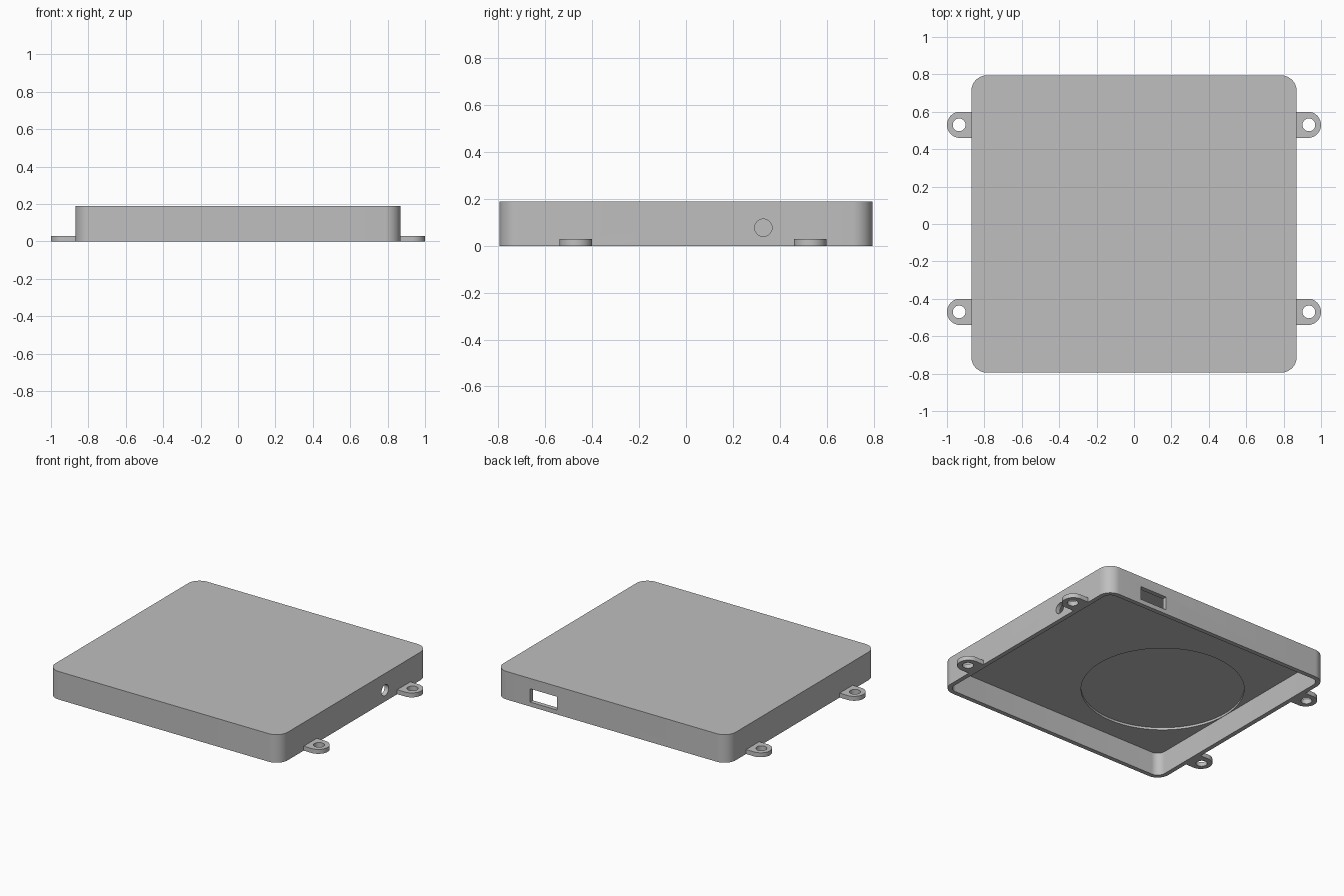
import bpy, bmesh, math

cube = bpy.data.objects.get("Cube")
if cube:
    bpy.data.objects.remove(cube, do_unlink=True)

grey = bpy.data.materials.new("plain_grey")
grey.use_nodes = True
colour = (0.52, 0.52, 0.52, 1)
grey.diffuse_color = colour
grey.node_tree.nodes["Principled BSDF"].inputs["Base Color"].default_value = colour


def prism(name, outline, z0, z1):
    """Extrude a flat outline between two heights."""
    bm = bmesh.new()
    face = bm.faces.new([bm.verts.new((x, y, z0)) for x, y in outline])
    top = bmesh.ops.extrude_face_region(bm, geom=[face])["geom"]
    verts = [g for g in top if isinstance(g, bmesh.types.BMVert)]
    bmesh.ops.translate(bm, verts=verts, vec=(0, 0, z1 - z0))
    bmesh.ops.recalc_face_normals(bm, faces=bm.faces)
    mesh = bpy.data.meshes.new(name)
    bm.to_mesh(mesh)
    bm.free()
    mesh.materials.append(grey)
    obj = bpy.data.objects.new(name, mesh)
    bpy.context.collection.objects.link(obj)
    return obj


def arc(cx, cy, r, start, end, steps):
    angles = [math.radians(start + (end - start) * i / steps) for i in range(steps + 1)]
    return [(cx + r * math.cos(a), cy + r * math.sin(a)) for a in angles]


def rounded_rect(hx, hy, r):
    pts = []
    for i, (sx, sy) in enumerate([(1, 1), (-1, 1), (-1, -1), (1, -1)]):
        pts += arc(sx * (hx - r), sy * (hy - r), r, i * 90, i * 90 + 90, 12)
    return pts


def circle(cx, cy, r, steps=48):
    return arc(cx, cy, r, 0, 360, steps)[:-1]


def cut(obj, cutter):
    """Subtract the cutter, then discard it."""
    cutter.hide_render = True
    mod = obj.modifiers.new("cut", "BOOLEAN")
    mod.operation = "DIFFERENCE"
    mod.solver = "EXACT"
    mod.object = cutter
    select(obj)
    bpy.ops.object.modifier_apply(modifier=mod.name)
    bpy.data.objects.remove(cutter, do_unlink=True)


def select(obj):
    bpy.ops.object.select_all(action="DESELECT")
    obj.select_set(True)
    bpy.context.view_layer.objects.active = obj


def smooth(obj):
    select(obj)
    bpy.ops.object.shade_smooth_by_angle(angle=math.radians(30))


# Case: rounded shell, open underneath
HX, HY, HEIGHT, WALL, CEILING = 0.87, 0.795, 0.19, 0.03, 0.155
case = prism("case", rounded_rect(HX, HY, 0.085), 0, HEIGHT)
cut(case, prism("cavity", rounded_rect(HX - WALL, HY - WALL, 0.055), -0.1, CEILING))

# Shallow round recess in the ceiling
cut(case, prism("ceiling_recess", circle(-0.338, -0.13, 0.5, 96), 0.1, CEILING + 0.015))

# Round cable hole in one side wall
hole = prism("cable_hole", circle(0, 0, 0.037), -0.1, 0.1)
hole.rotation_euler = (0, math.pi / 2, 0)
hole.location = (HX, 0.33, 0.077)
cut(case, hole)

# Rectangular port in the back wall
port = [(0.41, HY - 0.1), (0.61, HY - 0.1), (0.61, HY + 0.1), (0.41, HY + 0.1)]
cut(case, prism("back_port", port, 0.03, 0.12))
smooth(case)

# Mounting lugs with screw holes
for side, sign in (("left", 1), ("right", -1)):
    for end, y in (("front", -0.47), ("back", 0.53)):
        tip = arc(0.93, 0, 0.07, -90, 90, 24)
        outline = [(0.855, -0.07)] + tip + [(0.855, 0.07)]
        lug = prism(f"{end}_{side}_lug", [(sign * px, y + py) for px, py in outline], 0, 0.03)
        cut(lug, prism("screw_hole", circle(sign * 0.935, y, 0.034), -0.1, 0.1))
        smooth(lug)
